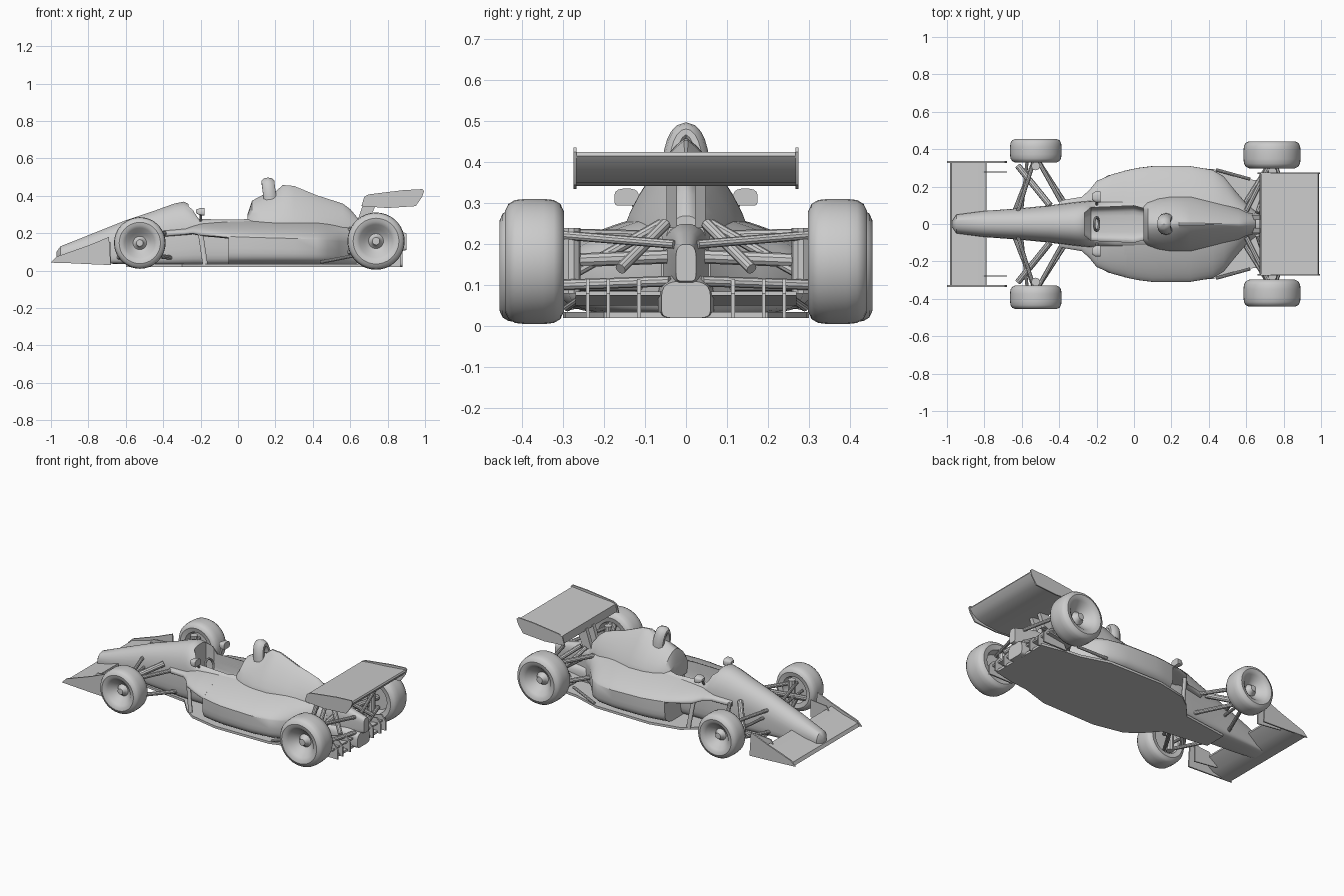
import bpy, bmesh, math
from mathutils import Vector

if "Cube" in bpy.data.objects:
    bpy.data.objects.remove(bpy.data.objects["Cube"], do_unlink=True)

grey = bpy.data.materials.new("plain grey")
grey.use_nodes = True
grey.diffuse_color = (.6, .6, .6, 1)
grey.node_tree.nodes["Principled BSDF"].inputs["Base Color"].default_value = (.6, .6, .6, 1)
parts = []


def finish(name, bm):
    """Turn a bmesh into a named grey object."""
    bmesh.ops.remove_doubles(bm, verts=bm.verts, dist=1e-5)
    bmesh.ops.recalc_face_normals(bm, faces=bm.faces)
    mesh = bpy.data.meshes.new(name)
    bm.to_mesh(mesh)
    bm.free()
    mesh.materials.append(grey)
    ob = bpy.data.objects.new(name, mesh)
    bpy.context.collection.objects.link(ob)
    parts.append(ob)
    return ob


def skin(bm, rings, cap=True):
    """Bridge closed rings of points with quads."""
    rows = [[bm.verts.new(p) for p in ring] for ring in rings]
    n = len(rows[0])
    for a, b in zip(rows, rows[1:]):
        for i in range(n):
            j = (i + 1) % n
            bm.faces.new((a[i], a[j], b[j], b[i]))
    if cap:
        bm.faces.new(rows[0])
        bm.faces.new(rows[-1])


def loft(name, stations, yc=0, n=28):
    """Stations: x, half width, bottom, waist, top, top sharpness."""
    rings = []
    for x, w, low, waist, top, p in stations:
        ring = []
        for i in range(n):
            a = math.tau * (i + .5) / n
            c, s = math.cos(a), math.sin(a)
            q = p if s > 0 else .35
            y = math.copysign(abs(c) ** q, c) * w
            z = abs(s) ** q * ((top - waist) if s > 0 else (low - waist))
            ring.append((x, yc + y, waist + z))
        rings.append(ring)
    bm = bmesh.new()
    skin(bm, rings)
    return finish(name, bm)


def prism(name, outline, a, b, plane="xz"):
    """Extrude an outline: side profiles along y, plan outlines along z."""
    put = (lambda u, v, t: (u, t, v)) if plane == "xz" else (lambda u, v, t: (u, v, t))
    bm = bmesh.new()
    skin(bm, [[put(u, v, t) for u, v in outline] for t in (a, b)])
    return finish(name, bm)


def tube(name, points, r, n=10, flat=1):
    pts = [Vector(p) for p in points]
    rings = []
    for i, p in enumerate(pts):
        d = (pts[min(i + 1, len(pts) - 1)] - pts[max(i - 1, 0)]).normalized()
        u = d.cross(Vector((1, 0, 0)))
        u = (u if u.length > .05 else d.cross(Vector((0, 0, 1)))).normalized()
        v = d.cross(u)
        rings.append([p + r * (u * math.cos(math.tau * k / n) + flat * v * math.sin(math.tau * k / n))
                      for k in range(n)])
    bm = bmesh.new()
    skin(bm, rings)
    return finish(name, bm)


def wheel(name, x, y, z, radius, half, side):
    """Lathed tyre with dished rim and hub nut."""
    profile = [(0, .62), (.13, .6), (.18, .3), (.26, .15), (.42, .4), (.58, .8), (.68, .95), (.8, 1),
               (.92, .88), (.98, .66), (1, .3), (1, -.3), (.98, -.66), (.92, -.88), (.8, -1),
               (.6, -.9), (.52, -.3), (0, -.3)]
    n = 36
    rings = [[(x + r * radius * math.cos(math.tau * k / n), side * (y + h * half),
               z + r * radius * math.sin(math.tau * k / n)) for k in range(n)] for r, h in profile]
    bm = bmesh.new()
    skin(bm, rings, cap=False)
    return finish(name, bm)


# Nose and cockpit tub
tub = loft("nose_and_tub", [
    (-.97, .02, .06, .08, .1, 1), (-.95, .05, .045, .08, .13, 1),
    (-.8, .07, .04, .1, .19, .9), (-.6, .085, .035, .14, .27, .9),
    (-.45, .1, .03, .17, .32, .9), (-.34, .115, .03, .18, .36, .9),
    (-.29, .12, .03, .19, .37, .9), (-.24, .125, .03, .2, .345, .8),
    (-.21, .125, .03, .2, .285, .6), (-.1, .125, .03, .2, .28, .45),
    (.08, .13, .03, .2, .28, .5), (.4, .1, .03, .2, .28, .6),
    (.62, .06, .03, .18, .25, .8)])

# Sidepods sloping away from the tub, with a thin lip over the open inlets
pods = loft("sidepods", [
    (-.05, .285, .03, .18, .28, 1.35), (.02, .3, .03, .178, .283, 1.4),
    (.1, .31, .03, .175, .287, 1.45), (.3, .31, .03, .17, .285, 1.45),
    (.42, .29, .03, .165, .28, 1.45), (.48, .255, .03, .16, .27, 1.4),
    (.54, .18, .03, .155, .26, 1.3), (.6, .11, .03, .15, .25, 1.1), (.66, .06, .03, .14, .22, 1)], n=48)
lip = loft("sidepod_lips", [
    (-.4, .125, .18, .2, .22, .8), (-.28, .145, .19, .205, .235, .9), (-.24, .18, .195, .205, .25, 1),
    (-.2, .23, .185, .2, .262, 1.15), (-.12, .265, .178, .192, .273, 1.3),
    (-.04, .287, .17, .18, .28, 1.35)], n=48)

# Cockpit opening
cutter = loft("cockpit_cutter", [
    (-.265, .06, .17, .3, .5, .4), (-.23, .088, .13, .3, .5, .4),
    (0, .098, .12, .3, .5, .4), (.065, .08, .14, .3, .5, .4)])
cutter.hide_render = True
for body in (tub, pods, lip):
    cut = body.modifiers.new("cockpit", "BOOLEAN")
    cut.operation, cut.object, cut.solver = "DIFFERENCE", cutter, "EXACT"
    bpy.context.view_layer.update()
    opened = bpy.data.meshes.new_from_object(body.evaluated_get(bpy.context.evaluated_depsgraph_get()))
    body.modifiers.clear()
    body.data = opened
parts.remove(cutter)
bpy.data.objects.remove(cutter, do_unlink=True)

# Engine cover, roll hoop and gearbox
loft("engine_cover", [
    (.05, .1, .2, .24, .3, .8), (.075, .12, .2, .24, .375, 1.2),
    (.13, .14, .2, .24, .405, 1.4), (.2, .15, .2, .24, .425, 1.5),
    (.24, .15, .2, .24, .46, 1.6), (.3, .15, .2, .24, .455, 1.6),
    (.42, .125, .19, .23, .405, 1.6), (.56, .085, .18, .22, .36, 1.5),
    (.6, .065, .17, .21, .33, 1.3), (.65, .05, .16, .2, .27, 1)])
arch = [(.172 - .012 * math.sin(t), .034 * math.cos(t), .38 + .094 * math.sin(t))
        for t in (math.pi * k / 12 for k in range(13))]
tube("roll_hoop", arch, .024, flat=1.5)
loft("gearbox", [(.55, .08, .04, .14, .24, .7), (.68, .05, .06, .15, .25, .7),
                 (.8, .035, .09, .16, .23, .7), (.9, .025, .11, .16, .2, .7)])

# Floor and diffuser
half = [(-.6, .07), (-.3, .11), (-.22, .2), (-.14, .26), (.05, .3), (.42, .295), (.6, .24), (.7, .23), (.85, .2)]
prism("floor", half + [(x, -y) for x, y in reversed(half)], .02, .035, "xy")
loft("diffuser_core", [(.6, .07, .02, .06, .125, .6), (.8, .068, .02, .06, .125, .6), (.88, .06, .02, .06, .11, .6)])

# Front wing and steering wheel
prism("front_wing", [(-.985, .042), (-.975, .062), (-.93, .075), (-.87, .09), (-.79, .12), (-.788, .108),
                     (-.86, .06), (-.93, .042)], -.33, .33)
bpy.ops.mesh.primitive_torus_add(location=(-.2, 0, .24), rotation=(0, 1.2, 0), major_radius=.036,
                                 minor_radius=.007, major_segments=24, minor_segments=8)
steering = bpy.context.object
steering.name = "steering_wheel"
steering.data.materials.append(grey)
parts.append(steering)

# Rear wing with a steep trailing edge
prism("rear_wing", [(.672, .35), (.68, .397), (.72, .403), (.85, .412), (.985, .425), (.99, .415),
                    (.965, .385), (.93, .365), (.87, .35), (.77, .342)], -.27, .27)

for side, tag in ((1, "left"), (-1, "right")):
    def sided(points):
        return [(x, side * y, z) for x, y, z in points]

    # Wheels and mirrors
    wheel(f"front_wheel_{tag}", -.525, .392, .148, .138, .063, side)
    wheel(f"rear_wheel_{tag}", .738, .37, .158, .153, .072, side)
    loft(f"mirror_{tag}", [(-.225, .016, .308, .315, .325, .7), (-.205, .03, .296, .315, .335, .7),
                           (-.18, .03, .294, .315, .336, .7)], side * .145, 16)
    tube(f"mirror_stalk_{tag}", sided([(-.2, .1, .26), (-.2, .135, .31)]), .007)
    tube(f"inlet_strut_{tag}", sided([(-.175, .225, .03), (-.2, .21, .2)]), .009, flat=1.6)

    # Wing end plates and fins
    prism(f"front_endplate_{tag}", [(-1, .045), (-.97, .075), (-.8, .135), (-.69, .18), (-.68, .03), (-.8, .035)],
          side * .327, side * .336)
    prism(f"front_fin_{tag}", [(-.85, .06), (-.79, .14), (-.68, .15), (-.68, .04)], side * .275, side * .282)
    prism(f"rear_endplate_{tag}", [(.66, .345), (.675, .395), (.7, .408), (.88, .43), (.985, .436), (.995, .425),
                                   (.985, .395), (.95, .345), (.8, .335)], side * .267, side * .275)
    prism(f"wing_pillar_{tag}", [(.63, .24), (.69, .24), (.74, .36), (.67, .36)], side * .022, side * .047)
    for y in (.11, .185, .235):
        prism(f"diffuser_fin_{tag}", [(.7, .02), (.87, .02), (.87, .08), (.84, .115), (.74, .09)],
              side * y, side * (y + .009))
    prism(f"diffuser_shelf_{tag}", [(.68, .05), (.68, .06), (.85, .085), (.85, .075)], side * .05, side * .27)

    # Suspension: each rod is start, end, radius
    rods = [
        ((-.62, .07, .2), (-.53, .35, .19), .011), ((-.38, .1, .2), (-.52, .35, .19), .012),
        ((-.64, .07, .07), (-.53, .35, .09), .011), ((-.36, .1, .07), (-.52, .35, .09), .012),
        ((-.45, .1, .22), (-.62, .31, .13), .017), ((-.6, .08, .15), (-.57, .35, .15), .009),
        ((.6, .07, .22), (.73, .33, .225), .014), ((.84, .03, .2), (.74, .33, .225), .011),
        ((.58, .09, .1), (.73, .33, .1), .014), ((.85, .04, .11), (.75, .33, .1), .013),
        ((.66, .06, .25), (.74, .29, .12), .013), ((.7, .04, .17), (.74, .34, .158), .017),
        ((.7, .05, .25), (.83, .16, .14), .014), ((.44, .29, .045), (.62, .24, .08), .009)]
    for i, (a, b, r) in enumerate(rods):
        where = "front" if a[0] < 0 else "rear"
        tube(f"{where}_suspension_rod_{tag}_{i}", sided([a, b]), r)
    for where, x, y, z in (("front", -.525, .31, .145), ("rear", .74, .28, .16)):
        tube(f"{where}_upright_{tag}", sided([(x, y, z - .08), (x, y, z + .08)]), .023)

# Smooth shading with crisp edges
bpy.ops.object.select_all(action="DESELECT")
for ob in parts:
    ob.select_set(True)
bpy.context.view_layer.objects.active = tub
bpy.ops.object.shade_smooth_by_angle(angle=math.radians(35))
